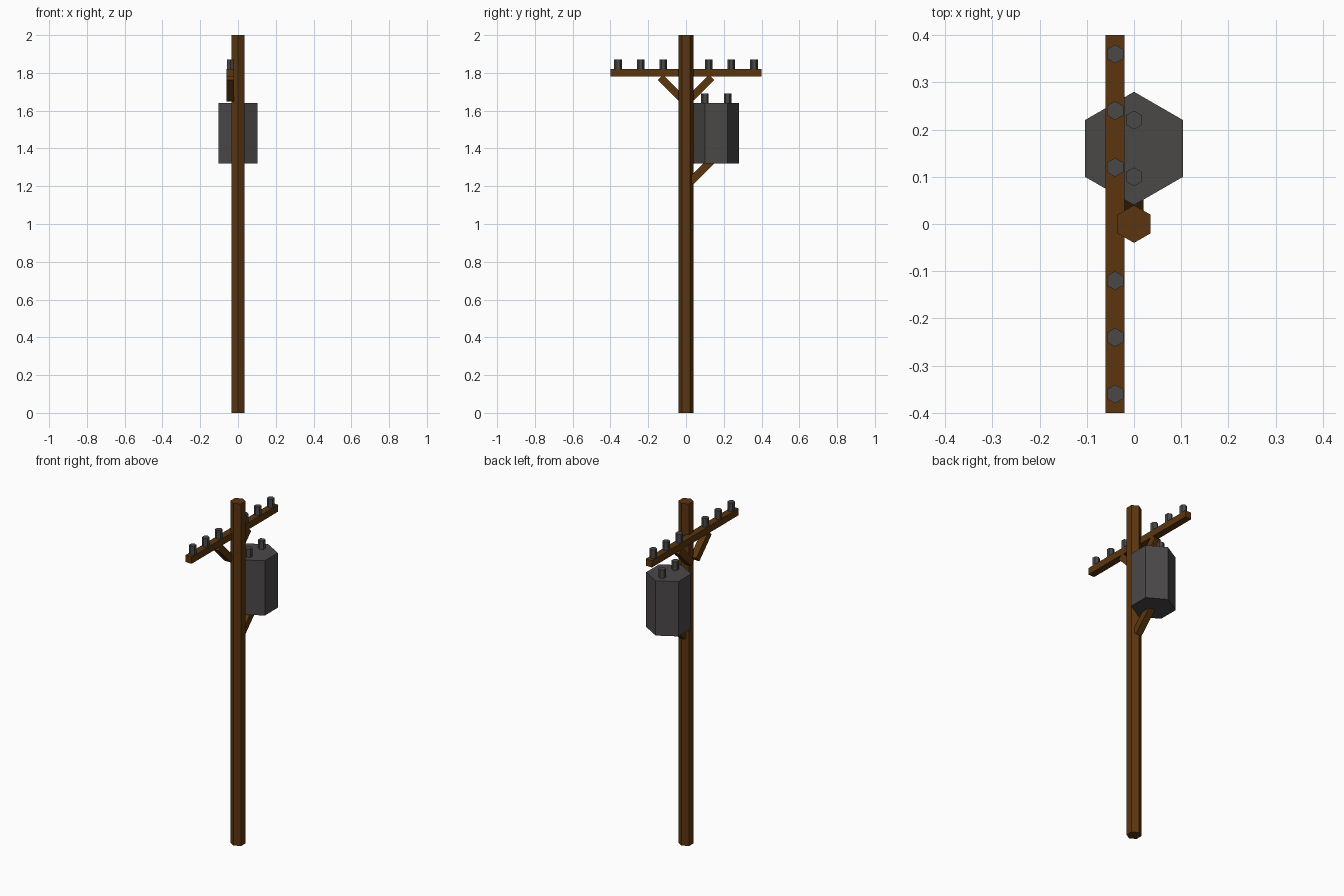
import bpy
import math

if "Cube" in bpy.data.objects:
    bpy.data.objects.remove(bpy.data.objects["Cube"])


def material(name, color):
    m = bpy.data.materials.new(name)
    m.diffuse_color = (*color, 1.0)
    m.use_nodes = True
    m.node_tree.nodes["Principled BSDF"].inputs["Base Color"].default_value = m.diffuse_color
    return m


WOOD = material("brown_wood", (0.105, 0.037, 0.005))
METAL = material("dark_grey_metal", (0.070, 0.064, 0.064))


def hex_prism(name, x, y, z0, z1, radius, mat):
    """Upright six-sided prism with corners pointing along y."""
    bpy.ops.mesh.primitive_cylinder_add(
        vertices=6, radius=radius, depth=z1 - z0, location=(x, y, (z0 + z1) / 2))
    ob = bpy.context.object
    ob.name = name
    ob.data.materials.append(mat)


def beam(name, center, length, tilt=0.0):
    """Square beam running along y, tilted about x."""
    bpy.ops.mesh.primitive_cube_add(size=1, location=center, rotation=(tilt, 0, 0))
    ob = bpy.context.object
    ob.name = name
    ob.scale = (0.04, length, 0.04)
    ob.data.materials.append(WOOD)


# Pole and crossarm
hex_prism("pole", 0, 0, 0, 2, 0.04, WOOD)
beam("crossarm", (-0.04, 0, 1.80), 0.80)

# Crossarm braces and insulators, mirrored either side of the pole
for side, label in ((-1, "front"), (1, "back")):
    beam(f"{label}_crossarm_brace", (-0.04, side * 0.08, 1.72), 0.16, side * math.pi / 4)
    for i in (1, 2, 3):
        hex_prism(f"{label}_insulator_{i}", -0.04, side * 0.12 * i, 1.82, 1.87, 0.02, METAL)

# Transformer can with its terminals and support brace
hex_prism("transformer", 0, 0.16, 1.32, 1.64, 0.12, METAL)
for i, y in enumerate((0.10, 0.22), 1):
    hex_prism(f"transformer_terminal_{i}", 0, y, 1.64, 1.69, 0.02, METAL)
beam("transformer_brace", (0, 0.08, 1.28), 0.16, math.pi / 4)
